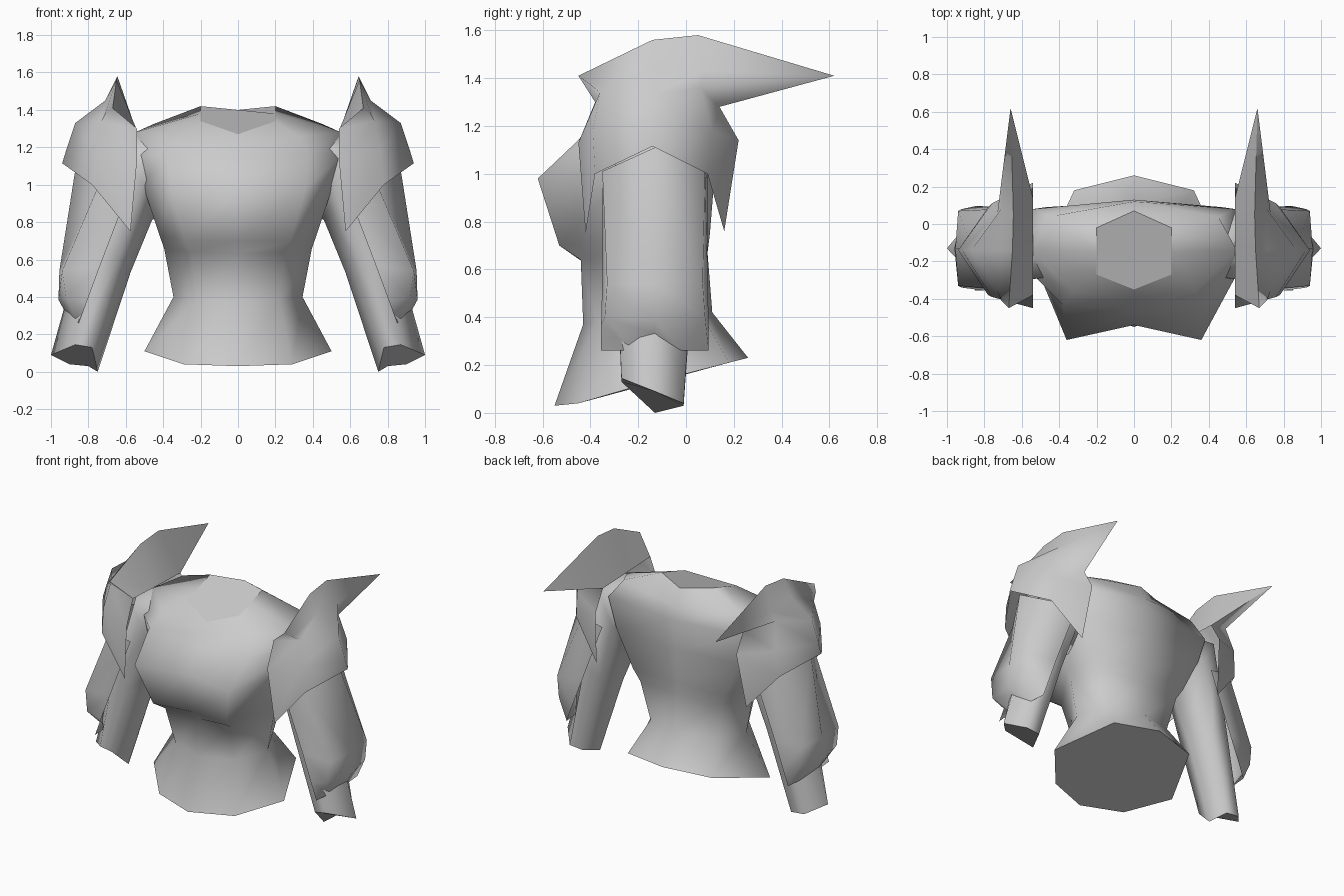
import bpy, bmesh, math

steel = bpy.data.materials.new("plain grey")
steel.diffuse_color = (0.6, 0.6, 0.6, 1)


def skin(bm, rings, closed=True, caps=(), tip=None):
    """Skin a list of equal-length rings, optionally capped or drawn to a tip."""
    rows = [[bm.verts.new(p) for p in r] for r in rings]
    n = len(rows[0])
    for a, b in zip(rows, rows[1:]):
        for i in range(n if closed else n - 1):
            j = (i + 1) % n
            bm.faces.new((a[i], a[j], b[j], b[i]))
    for c in caps:
        face = bm.faces.new(rows[c])
        for e in face.edges:
            e.smooth = False
    if tip:
        t = bm.verts.new(tip)
        for i in range(n):
            bm.faces.new((rows[-1][i], rows[-1][(i + 1) % n], t))


def finish(name, bm, mirror=True, angle=60):
    """Weld, orient and shade the mesh, then mirror it to the other side."""
    bmesh.ops.remove_doubles(bm, verts=bm.verts, dist=0.001)
    bmesh.ops.recalc_face_normals(bm, faces=bm.faces)
    me = bpy.data.meshes.new(name)
    bm.to_mesh(me)
    bm.free()
    me.materials.append(steel)
    ob = bpy.data.objects.new(name, me)
    bpy.context.collection.objects.link(ob)
    bpy.ops.object.select_all(action='DESELECT')
    ob.select_set(True)
    bpy.context.view_layer.objects.active = ob
    bpy.ops.object.shade_smooth_by_angle(angle=math.radians(angle), keep_sharp_edges=True)
    if mirror:
        ob.modifiers.new("Mirror", 'MIRROR').use_mirror_merge = False


def full(half):
    """Half ring from front centre to back centre, completed on the other side."""
    return half + [(-x, y, z) for x, y, z in half[-2:0:-1]]


# Torso: hem, waist, under-chest, chest, armholes, shoulder ridge, neck
bm = bmesh.new()
skin(bm, [full(h) for h in (
    [(0, -.55, .03), (.29, -.45, .04), (.5, -.21, .11), (.32, .18, .21), (0, .26, .23)],
    [(0, -.43, .37), (.22, -.37, .38), (.345, -.17, .4), (.23, .06, .42), (0, .11, .42)],
    [(0, -.43, .63), (.25, -.44, .64), (.395, -.17, .66), (.30, .07, .67), (0, .09, .67)],
    [(0, -.49, .70), (.28, -.53, .70), (.42, -.18, .73), (.35, .08, .75), (0, .10, .75)],
    [(0, -.54, .98), (.36, -.62, .98), (.51, -.26, 1.0), (.47, .09, 1.0), (0, .12, 1.0)],
    [(0, -.45, 1.14), (.38, -.43, 1.16), (.56, -.25, 1.16), (.54, .08, 1.2), (0, .13, 1.2)],
    [(0, -.40, 1.21), (.33, -.36, 1.26), (.55, -.14, 1.28), (.45, .04, 1.325), (0, .12, 1.29)],
    [(0, -.35, 1.27), (.2, -.27, 1.34), (.2, -.15, 1.38), (.2, -.02, 1.42), (0, .07, 1.40)],
)], caps=(0, -1))
finish("torso", bm, mirror=False, angle=85)

# Sleeves: six-sided tube from inside the torso to the wrist
bm = bmesh.new()
skin(bm, [
    [(.38, -.14, .87), (.40, -.28, 1.0), (.42, -.28, 1.2), (.44, -.14, 1.28), (.42, .05, 1.2), (.40, .05, 1.0)],
    [(.46, -.14, .81), (.51, -.29, 1.0), (.60, -.30, 1.18), (.66, -.14, 1.27), (.62, .07, 1.20), (.51, .08, 1.0)],
    [(.575, -.13, .53), (.64, -.29, .60), (.76, -.29, .65), (.84, -.13, .66), (.76, .03, .64), (.64, .03, .58)],
    [(.75, -.13, .0), (.78, -.27, .13), (.87, -.27, .145), (1.0, -.13, .09), (.9, -.01, .04), (.8, -.01, .03)],
], caps=(-1,))
finish("sleeve", bm, angle=70)

# Forearm guard: open channel around the outside of the arm
bm = bmesh.new()
skin(bm, [
    [(.58, -.35, .98), (.74, -.35, 1.01), (.865, -.13, 1.11), (.74, .08, 1.01), (.58, .09, .98)],
    [(.74, -.35, .56), (.94, -.33, .54), (.955, -.13, .54), (.94, .07, .54), (.74, .09, .56)],
    [(.81, -.355, .37), (.92, -.34, .40), (.96, -.13, .385), (.92, .08, .40), (.81, .095, .37)],
    [(.85, -.355, .26), (.86, -.22, .26), (.93, -.13, .33), (.86, -.02, .26), (.85, .095, .26)],
], closed=False)
finish("forearm_guard", bm, angle=85)

# Shoulder guard: open dome with front and back points, welded to a crest
bm = bmesh.new()
skin(bm, [
    [(.575, -.42, .75), (.78, -.38, 1.0), (.94, -.14, 1.115), (.78, .09, 1.0), (.575, .16, .76)],
    [(.54, -.45, 1.13), (.76, -.39, 1.18), (.92, -.14, 1.18), (.76, .11, 1.18), (.54, .22, 1.14)],
    [(.54, -.38, 1.30), (.73, -.36, 1.34), (.87, -.14, 1.33), (.73, .06, 1.36), (.54, .14, 1.28)],
], closed=False)
# Crest sections run front to back, ending in a swept spike
skin(bm, [
    [(.73, -.36, 1.34), (.71, -.41, 1.38), (.67, -.45, 1.41), (.54, -.38, 1.30)],
    [(.87, -.14, 1.33), (.71, -.14, 1.45), (.65, -.14, 1.56), (.54, -.14, 1.29)],
    [(.73, .06, 1.36), (.71, .08, 1.43), (.645, .05, 1.58), (.54, .14, 1.28)],
], closed=False, tip=(.66, .62, 1.41))
# Front of the crest
bm.faces.new([bm.verts.new(p) for p in (
    (.73, -.36, 1.34), (.71, -.41, 1.38), (.67, -.45, 1.41), (.54, -.38, 1.30))])
finish("shoulder_guard", bm, angle=100)
